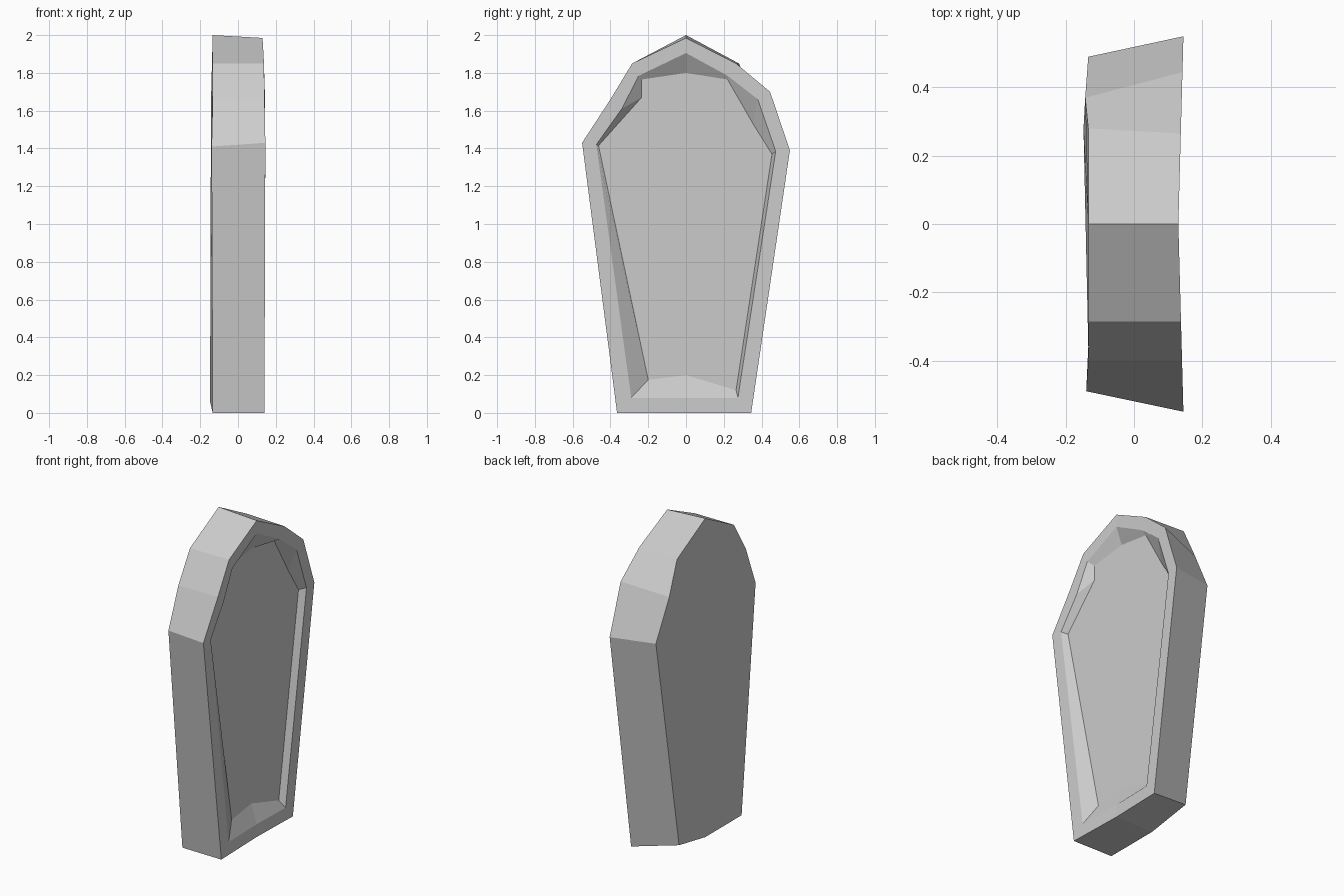
import bpy, bmesh

if "Cube" in bpy.data.objects:
    bpy.data.objects.remove(bpy.data.objects["Cube"])

# Outlines (y, z), anticlockwise from the lower left corner; the foot has a middle point
BACK = [(-.36, 0), (0, 0), (.28, .06), (.49, 1.40), (.37, 1.65),
        (.28, 1.85), (0, 2), (-.285, 1.85), (-.40, 1.66), (-.49, 1.41)]
FRONT = [(-.365, 0), (0, 0), (.345, 0), (.55, 1.39), (.445, 1.70),
         (.265, 1.85), (0, 1.985), (-.285, 1.85), (-.40, 1.66), (-.55, 1.43)]
RIM = [(-.29, .08), (0, .08), (.275, .08), (.475, 1.385), (.38, 1.66),
       (.22, 1.785), (0, 1.905), (-.25, 1.785), (-.34, 1.61), (-.475, 1.42)]
FLOOR = [(-.20, .175), (0, .20), (.265, .12), (.455, 1.37), (.355, 1.53),
         (.22, 1.765), (0, 1.80), (-.235, 1.765), (-.235, 1.67), (-.463, 1.415)]


def build_coffin():
    bm = bmesh.new()

    def ring(outline, x_of):
        return [bm.verts.new((x_of(y), y, z)) for y, z in outline]

    back = ring(BACK, lambda y: -.134)
    back[2].co.x, back[4].co.x, back[9].co.x = -.148, -.143, -.14  # hand-cut wobble
    front = ring(FRONT, lambda y: .13 + .027 * abs(y))
    rim = ring(RIM, lambda y: .13 + .027 * abs(y))
    floor = ring(FLOOR, lambda y: .092 + .02 * abs(y))

    # Outer sides, front border and recess walls
    for a, b in ((back, front), (front, rim), (rim, floor)):
        n = len(a)
        for i in range(n):
            j = (i + 1) % n
            bm.faces.new((a[i], a[j], b[j], b[i]))
    # Back panel and recess floor
    bm.faces.new(back[::-1])
    bm.faces.new(floor)
    bmesh.ops.recalc_face_normals(bm, faces=bm.faces)

    mesh = bpy.data.meshes.new("coffin")
    bm.to_mesh(mesh)
    bm.free()
    obj = bpy.data.objects.new("coffin", mesh)
    bpy.context.collection.objects.link(obj)


build_coffin()
